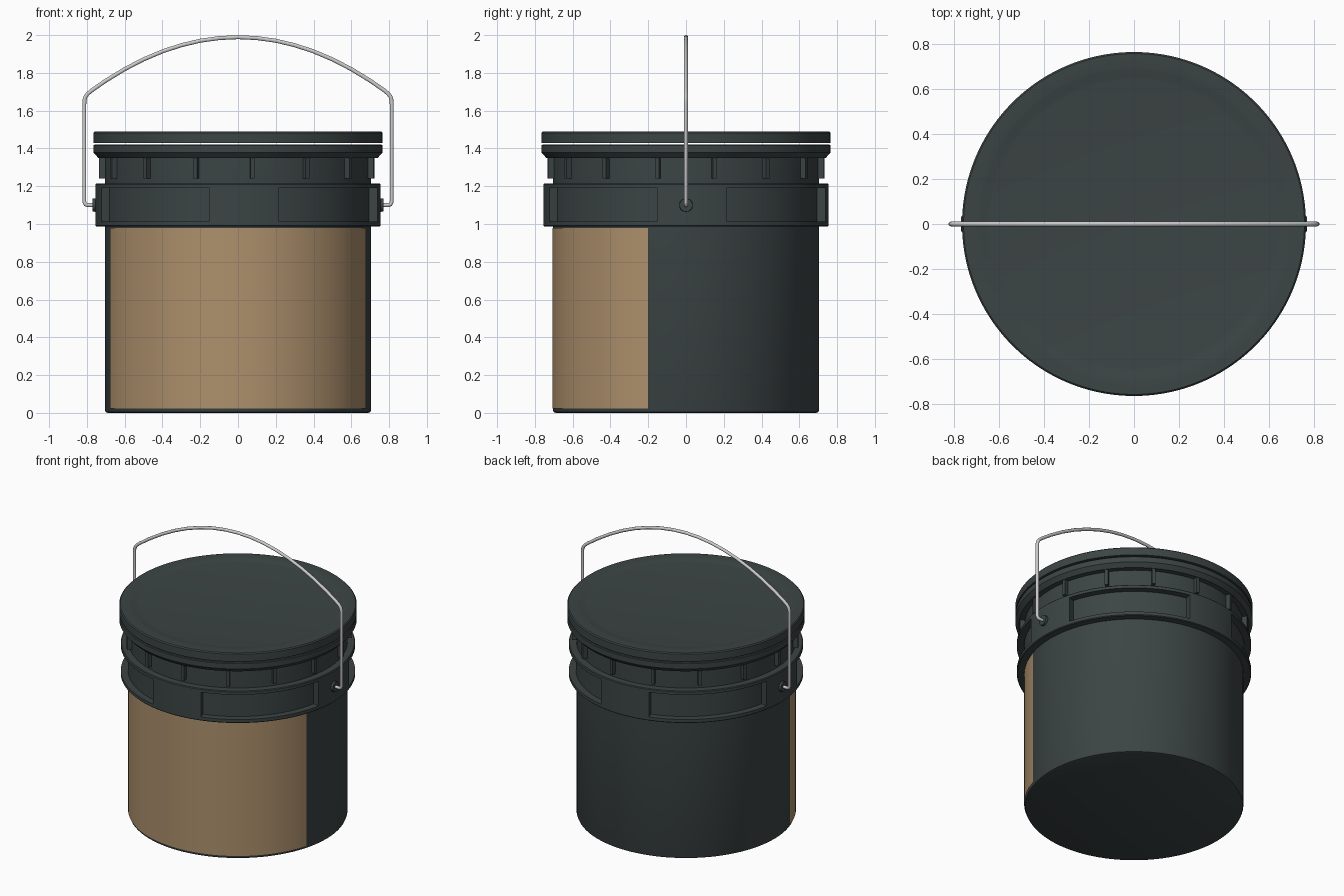
import bpy, bmesh, math
from math import sin, cos, radians, pi

if "Cube" in bpy.data.objects:
    bpy.data.objects.remove(bpy.data.objects["Cube"])

N = 180                      # segments round the bucket (2 degrees each)
START = radians(16.5)        # aligns ring vertices with the grip panels


def material(name, rgb):
    m = bpy.data.materials.new(name)
    m.diffuse_color = (*rgb, 1)
    m.use_nodes = True
    m.node_tree.nodes["Principled BSDF"].inputs["Base Color"].default_value = m.diffuse_color
    return m


DARK = material("dark_plastic", (0.045, 0.058, 0.058))
TAN = material("tan_label", (0.42, 0.28, 0.15))


def finish(name, bm, mat, angle=30):
    me = bpy.data.meshes.new(name)
    bmesh.ops.recalc_face_normals(bm, faces=bm.faces)
    bm.to_mesh(me)
    bm.free()
    ob = bpy.data.objects.new(name, me)
    bpy.context.collection.objects.link(ob)
    me.materials.append(mat)
    bpy.ops.object.select_all(action='DESELECT')
    ob.select_set(True)
    bpy.context.view_layer.objects.active = ob
    bpy.ops.object.shade_smooth_by_angle(angle=radians(angle))
    return ob


def lathe(profile, closed=False):
    """Revolve (radius, z) points round z; radius 0 becomes a pole."""
    bm = bmesh.new()
    rings = []
    for r, z in profile:
        if r == 0:
            rings.append([bm.verts.new((0, 0, z))] * N)
        else:
            rings.append([bm.verts.new((r * cos(START + 2 * pi * i / N),
                                        r * sin(START + 2 * pi * i / N), z)) for i in range(N)])
    if closed:
        rings.append(rings[0])
    for a, b in zip(rings, rings[1:]):
        for i in range(N):
            j = (i + 1) % N
            bm.faces.new(dict.fromkeys((a[i], a[j], b[j], b[i])))
    return bm


# Hollow bucket with neck and flared upper rim
finish("bucket_body", lathe([
    (0, 0), (0.69, 0), (0.70, 0.004), (0.705, 0.016), (0.705, 1.35), (0.74, 1.35),
    (0.765, 1.378), (0.765, 1.416), (0.76, 1.42), (0.68, 1.42), (0.68, 0.03), (0, 0.03)]), DARK)

# Lid, floating slightly above the rim, with a shallow dished top
finish("lid", lathe([
    (0, 1.43), (0.765, 1.43), (0.765, 1.483), (0.758, 1.49), (0.70, 1.49),
    (0.685, 1.488), (0.655, 1.482), (0.64, 1.48), (0, 1.48)]), DARK)

# Grip band with four recessed panels
bm = lathe([(0.70, 0.987), (0.75, 0.987), (0.755, 0.992), (0.755, 1.014), (0.755, 1.19),
            (0.755, 1.21), (0.75, 1.215), (0.70, 1.215)], closed=True)
panel = []
for f in bm.faces:
    c = f.calc_center_median()
    turn = (math.atan2(c.y, c.x) - START) % (pi / 2)
    if 1.05 < c.z < 1.15 and c.xy.length > 0.74 and turn < radians(62):
        panel.append(f)
new = bmesh.ops.extrude_face_region(bm, geom=panel)["geom"]
for v in new:
    if isinstance(v, bmesh.types.BMVert):
        k = 0.709 / v.co.xy.length
        v.co.x *= k
        v.co.y *= k
old = [f for f in panel if f.is_valid]
if old:
    bmesh.ops.delete(bm, geom=old, context='FACES_ONLY')
finish("grip_band", bm, DARK)

# Fifteen upright ribs under the rim
bm = bmesh.new()
for i in range(15):
    a = radians(-84 + 24 * i)
    part = bmesh.ops.create_cube(bm, size=1)["verts"]
    for v in part:
        r = 0.718 + v.co.x * 0.036
        t = v.co.y * 0.022
        v.co = (r * cos(a) - t * sin(a), r * sin(a) + t * cos(a), 1.297 + v.co.z * 0.114)
finish("rim_ribs", bm, DARK)

# Label wrapped over the front of the wall
bm = bmesh.new()
pairs = []
for i in range(91):
    a = radians(-163.5 + 147 * i / 90)
    pairs.append([bm.verts.new((0.708 * cos(a), 0.708 * sin(a), z)) for z in (0.022, 0.98)])
for p, q in zip(pairs, pairs[1:]):
    bm.faces.new((p[0], q[0], q[1], p[1]))
finish("label", bm, TAN)

# Round handle sockets on both sides
for side, label in ((1, "right"), (-1, "left")):
    bm = bmesh.new()
    bmesh.ops.create_cone(bm, cap_ends=True, segments=32, radius1=0.038, radius2=0.034, depth=0.04)
    for v in bm.verts:
        x, y, z = v.co
        v.co = (side * (0.75 + z), y, 1.10 + x)
    finish("handle_socket_" + label, bm, DARK)

# Wire handle: half path mirrored about x = 0
half = [(0.74, 1.10), (0.795, 1.10), (0.808, 1.104), (0.814, 1.117), (0.814, 1.63),
        (0.813, 1.655), (0.807, 1.675), (0.795, 1.69)]
half += [(x, 1.989 - 0.47 * x * x) for x in (0.775, 0.7, 0.6, 0.5, 0.4, 0.3, 0.2, 0.1)]
path = half + [(0, 1.989)] + [(-x, z) for x, z in reversed(half)]
cu = bpy.data.curves.new("wire_handle", 'CURVE')
cu.dimensions = '3D'
cu.bevel_depth = 0.011
cu.bevel_resolution = 3
cu.use_fill_caps = True
sp = cu.splines.new('POLY')
sp.points.add(len(path) - 1)
for p, (x, z) in zip(sp.points, path):
    p.co = (x, 0, z, 1)
bpy.context.collection.objects.link(bpy.data.objects.new("wire_handle", cu))
